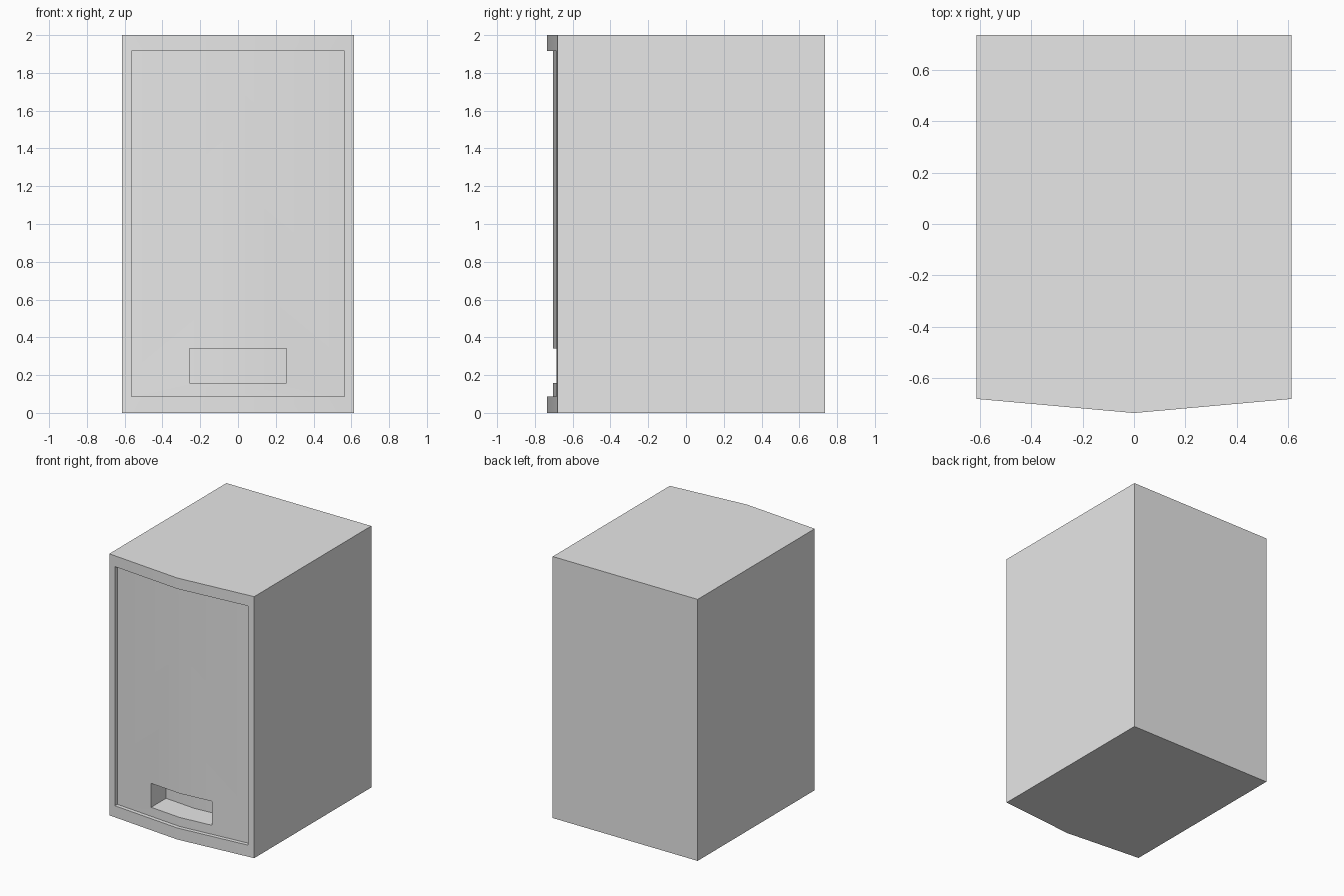
import bpy, bmesh, math

if "Cube" in bpy.data.objects:
    bpy.data.objects.remove(bpy.data.objects["Cube"])

HALF_W, BACK, SIDE_Y, NOSE_Y, HEIGHT = 0.613, 0.735, -0.68, -0.735, 2.0

grey = bpy.data.materials.new("light grey")
grey.use_nodes = True
grey.diffuse_color = (0.8, 0.8, 0.8, 1)
grey.node_tree.nodes["Principled BSDF"].inputs["Base Color"].default_value = (0.8, 0.8, 0.8, 1)


def front_y(x, inset=0.0):
    """Depth of the slightly pointed front at x, pushed back by inset."""
    return NOSE_Y + (SIDE_Y - NOSE_Y) * abs(x) / HALF_W + inset


def prism(name, outline, z0, z1):
    """Upright block with the given plan outline."""
    bm = bmesh.new()
    base = bm.faces.new([bm.verts.new((x, y, z0)) for x, y in outline])
    top = bmesh.ops.extrude_face_region(bm, geom=[base])["geom"]
    bmesh.ops.translate(bm, vec=(0, 0, z1 - z0),
                        verts=[v for v in top if isinstance(v, bmesh.types.BMVert)])
    bmesh.ops.recalc_face_normals(bm, faces=bm.faces)
    mesh = bpy.data.meshes.new(name)
    bm.to_mesh(mesh)
    bm.free()
    mesh.materials.append(grey)
    obj = bpy.data.objects.new(name, mesh)
    bpy.context.collection.objects.link(obj)
    return obj


def cut_recess(body, name, half_w, z0, z1, inset):
    """Sink a recess whose floor follows the pointed front."""
    outline = [(x, front_y(x, inset)) for x in (half_w, 0, -half_w)]
    outline += [(-half_w, -1), (half_w, -1)]
    cutter = prism(name, outline, z0, z1)
    cutter.hide_render = True
    mod = body.modifiers.new(name, "BOOLEAN")
    mod.operation, mod.solver, mod.object = "DIFFERENCE", "EXACT", cutter
    bpy.context.view_layer.objects.active = body
    bpy.ops.object.modifier_apply(modifier=mod.name)
    bpy.data.objects.remove(cutter)


# Cabinet with pointed front
cabinet = prism("speaker_cabinet", [
    (-HALF_W, BACK), (-HALF_W, SIDE_Y), (0, NOSE_Y), (HALF_W, SIDE_Y), (HALF_W, BACK)], 0, HEIGHT)

# Recessed front panel, then the port slot near its foot
cut_recess(cabinet, "panel_cutter", 0.563, 0.088, 1.917, 0.03)
cut_recess(cabinet, "port_cutter", 0.257, 0.157, 0.34, 0.21)

# Soft bend at the centre of the front, sharp corners elsewhere
bpy.ops.object.select_all(action="DESELECT")
cabinet.select_set(True)
bpy.context.view_layer.objects.active = cabinet
bpy.ops.object.shade_smooth_by_angle(angle=math.radians(30))
